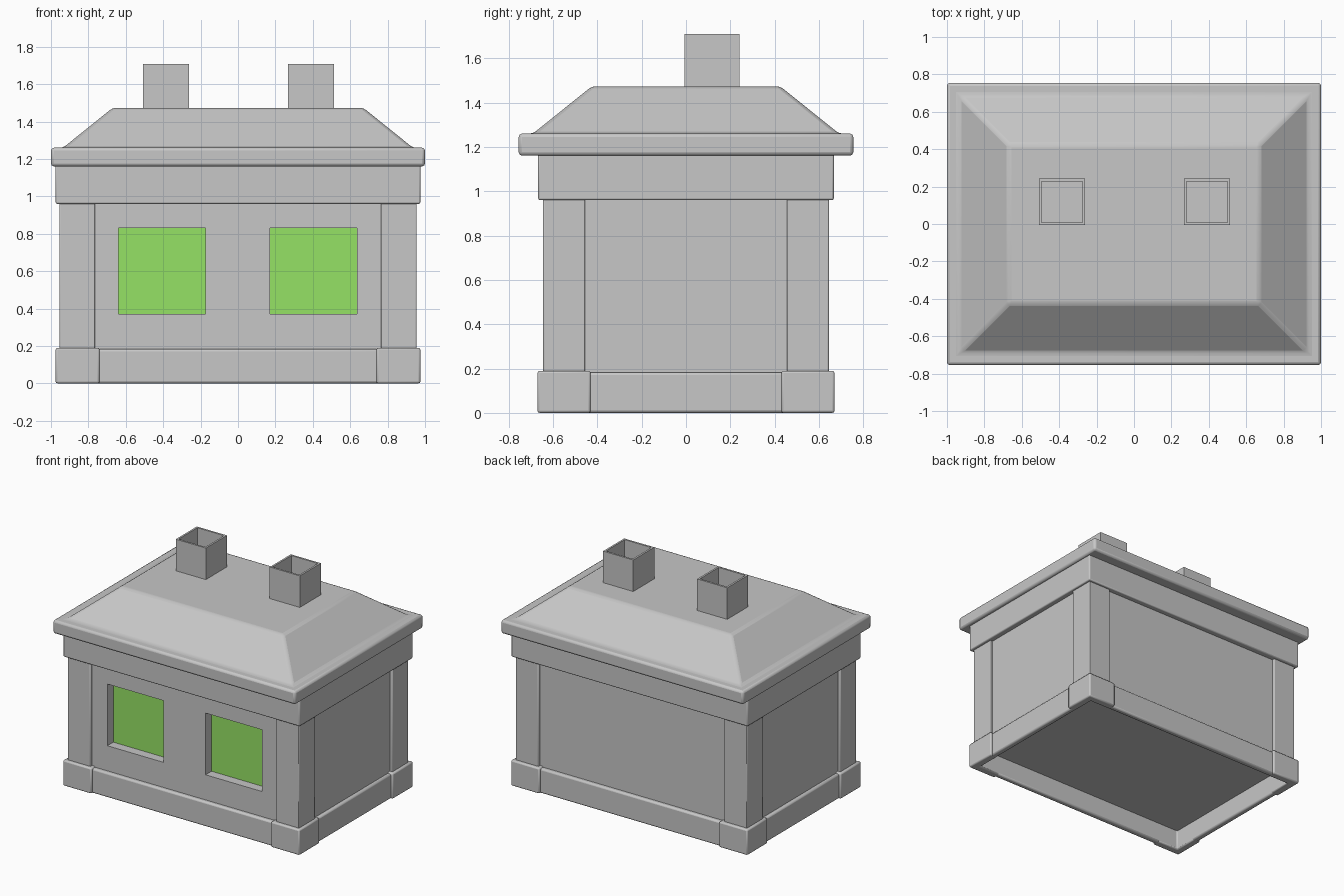
import bpy, bmesh
from math import radians

cube = bpy.data.objects.get("Cube")
if cube:
    bpy.data.objects.remove(cube, do_unlink=True)


def material(name, rgb):
    mat = bpy.data.materials.new(name)
    mat.use_nodes = True
    color = (*rgb, 1.0)
    mat.diffuse_color = color
    mat.node_tree.nodes["Principled BSDF"].inputs["Base Color"].default_value = color
    return mat


stone = material("grey stone", (0.57, 0.57, 0.57))
glass = material("green glass", (0.30, 0.76, 0.13))


def finish(bm, name, mat, bevel=0.0):
    """Turn a bmesh into a named object with softened edges."""
    bmesh.ops.recalc_face_normals(bm, faces=bm.faces)
    mesh = bpy.data.meshes.new(name)
    bm.to_mesh(mesh)
    bm.free()
    mesh.materials.append(mat)
    obj = bpy.data.objects.new(name, mesh)
    bpy.context.collection.objects.link(obj)
    if bevel:
        mod = obj.modifiers.new("soft edges", "BEVEL")
        mod.width, mod.segments = bevel, 2
        mod.limit_method = "ANGLE"
        mod.angle_limit = radians(25)
        bpy.ops.object.select_all(action="DESELECT")
        obj.select_set(True)
        bpy.context.view_layer.objects.active = obj
        bpy.ops.object.shade_smooth_by_angle(angle=radians(35))
    return obj


def loft(name, rings, bevel, mat=stone):
    """Stack of centred rectangles (half width, half depth, height), capped."""
    bm = bmesh.new()
    corners = ((-1, -1), (1, -1), (1, 1), (-1, 1))
    loops = [[bm.verts.new((sx * x, sy * y, z)) for sx, sy in corners] for x, y, z in rings]
    for low, high in zip(loops, loops[1:]):
        for i in range(4):
            j = (i + 1) % 4
            bm.faces.new((low[i], low[j], high[j], high[i]))
    bm.faces.new(loops[0])
    bm.faces.new(loops[-1])
    return finish(bm, name, mat, bevel)


def box(name, x, y, z, bevel=0.0, mat=stone):
    """Box from three (min, max) ranges."""
    bm = bmesh.new()
    bmesh.ops.create_cube(bm, size=1)
    for v in bm.verts:
        v.co = [r[0] if c < 0 else r[1] for c, r in zip(v.co, (x, y, z))]
    return finish(bm, name, mat, bevel)


# Walls with two recessed windows
walls = box("walls", (-0.935, 0.935), (-0.625, 0.625), (0.15, 0.97))
for side, x in (("right", (-0.64, -0.175)), ("left", (0.17, 0.635))):
    cutter = box(side + "_window_cutter", x, (-0.7, -0.55), (0.37, 0.83))
    cut = walls.modifiers.new("window opening", "BOOLEAN")
    cut.object, cut.solver = cutter, "EXACT"
    bpy.context.view_layer.objects.active = walls
    bpy.ops.object.modifier_apply(modifier=cut.name)
    bpy.data.objects.remove(cutter, do_unlink=True)
    box(side + "_window", x, (-0.555, -0.548), (0.37, 0.83), mat=glass)

# Corner pillars and their footings, hollow plinth strips between them
for xs, ys, name in ((1, -1, "front_left"), (-1, -1, "front_right"),
                     (1, 1, "back_left"), (-1, 1, "back_right")):
    box(name + "_pillar", sorted((xs * 0.765, xs * 0.955)),
        sorted((ys * 0.455, ys * 0.645)), (0.17, 0.97), 0.006)
    # L-shaped footing around the corner, open on the inside
    bm = bmesh.new()
    plan = ((0.975, 0.67), (0.74, 0.67), (0.74, 0.61), (0.915, 0.61), (0.915, 0.43), (0.975, 0.43))
    face = bm.faces.new([bm.verts.new((xs * x, ys * y, 0)) for x, y in plan])
    top = bmesh.ops.extrude_face_region(bm, geom=[face])["geom"]
    bmesh.ops.translate(bm, vec=(0, 0, 0.19), verts=[g for g in top if isinstance(g, bmesh.types.BMVert)])
    finish(bm, name + "_footing", stone, 0.01)

for name, s in (("front", -1), ("back", 1)):
    box(name + "_plinth", (-0.78, 0.78), sorted((s * 0.61, s * 0.655)), (0, 0.183), 0.012)
for name, s in (("right", -1), ("left", 1)):
    box(name + "_plinth", sorted((s * 0.915, s * 0.96)), (-0.47, 0.47), (0, 0.183), 0.012)

# Frieze band and hipped roof with eaves slab
loft("frieze", ((0.975, 0.667, 0.96), (0.975, 0.667, 1.17)), 0.008)
loft("roof", ((1.0, 0.755, 1.16), (1.0, 0.755, 1.26), (0.935, 0.69, 1.26), (0.67, 0.425, 1.473)), 0.016)

# Open square chimneys
for side, cx in (("right", -0.385), ("left", 0.39)):
    bm = bmesh.new()
    bmesh.ops.create_cube(bm, size=1)
    for v in bm.verts:
        v.co = (cx + v.co.x * 0.248, 0.118 + v.co.y * 0.248, 1.708 if v.co.z > 0 else 1.46)
    top = max(bm.faces, key=lambda f: f.calc_center_median().z)
    bmesh.ops.inset_region(bm, faces=[top], thickness=0.02)
    flue = bmesh.ops.extrude_face_region(bm, geom=[top])["geom"]
    bmesh.ops.translate(bm, vec=(0, 0, -0.23), verts=[g for g in flue if isinstance(g, bmesh.types.BMVert)])
    bmesh.ops.delete(bm, geom=[top] if top.is_valid else [], context="FACES_ONLY")
    finish(bm, side + "_chimney", stone)
